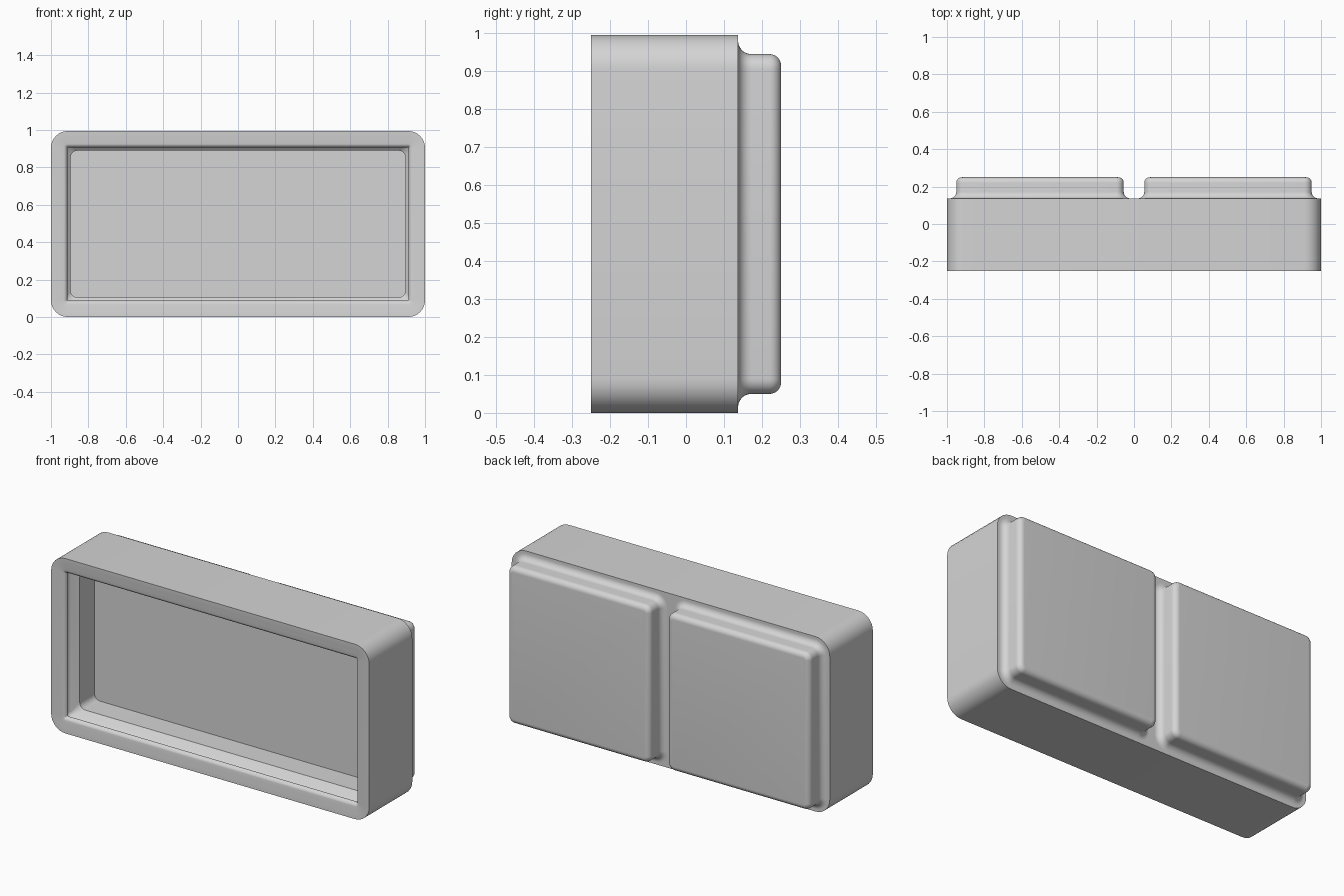
import bpy, bmesh
from math import sin, cos, pi, radians

cube = bpy.data.objects.get("Cube")
if cube:
    bpy.data.objects.remove(cube)

# One plain grey for the whole tray
grey = bpy.data.materials.new("plain grey")
grey.use_nodes = True
colour = (0.66, 0.66, 0.66, 1)
grey.diffuse_color = colour
grey.node_tree.nodes["Principled BSDF"].inputs["Base Color"].default_value = colour

HALF_Z = 0.497      # half height of the tray and of each foot
CORNER = 0.09       # outer corner radius
FRONT, BACK, END = -0.25, 0.137, 0.25


def ring(bm, cx, hx, inset, y, radius, steps=8):
    """Rounded rectangle of vertices in the xz plane at depth y."""
    a, b = hx - inset - radius, HALF_Z - inset - radius
    verts = []
    for q, (sx, sz) in enumerate([(1, 1), (-1, 1), (-1, -1), (1, -1)]):
        for i in range(steps + 1):
            t = (q + i / steps) * pi / 2
            verts.append(bm.verts.new((cx + sx * a + radius * cos(t), y,
                                       HALF_Z + sz * b + radius * sin(t))))
    return verts


def loft(name, cx, hx, profile, radius_at):
    """Skin rounded rectangles along a profile of (inset, depth) and cap both ends."""
    bm = bmesh.new()
    rings = [ring(bm, cx, hx, w, y, radius_at(w)) for w, y in profile]
    for r, s in zip(rings, rings[1:]):
        for i in range(len(r)):
            j = (i + 1) % len(r)
            bm.faces.new((r[i], r[j], s[j], s[i]))
    bm.faces.new(rings[0])
    bm.faces.new(rings[-1])
    bmesh.ops.recalc_face_normals(bm, faces=bm.faces)
    mesh = bpy.data.meshes.new(name)
    bm.to_mesh(mesh)
    bm.free()
    mesh.materials.append(grey)
    obj = bpy.data.objects.new(name, mesh)
    bpy.context.collection.objects.link(obj)
    return obj


def arc(w, y, r, start, end, steps=8):
    """Arc of profile points around (w, y), angles in degrees."""
    angles = [radians(start + (end - start) * i / steps) for i in range(steps + 1)]
    return [(w + r * cos(t), y + r * sin(t)) for t in angles]


# Body: outer wall, softly rounded rim, groove under the lip, ramp, cavity
body_profile = ([(0, BACK), (0, FRONT), (0.03, FRONT + 0.001), (0.05, FRONT + 0.004)]
                + arc(0.066, FRONT + 0.026, 0.022, -80, 0)
                + arc(0.088, FRONT + 0.056, 0.026, 250, 130)
                + [(0.105, FRONT + 0.107), (0.105, -0.01)])
body = loft("tray_body", 0, 1, body_profile,
            lambda w: 0.035 if w > 0.1 else max(CORNER - w, 0.006))

# Feet: cove at the root, straight side, rounded end
foot_profile = ([(0, BACK - 0.004), (0, BACK)]
                + arc(0.015, BACK + 0.035, 0.035, -90, 0)
                + arc(0.08, END - 0.03, 0.03, 180, 90))
feet = [loft(side + "_foot", sign * 0.5025, 0.4975, foot_profile,
             lambda w: max(CORNER - w, 0.012))
        for side, sign in (("left", 1), ("right", -1))]

# Smooth curves, keep hard edges
bpy.ops.object.select_all(action='DESELECT')
for obj in [body] + feet:
    obj.select_set(True)
bpy.context.view_layer.objects.active = body
bpy.ops.object.shade_smooth_by_angle(angle=radians(35))
